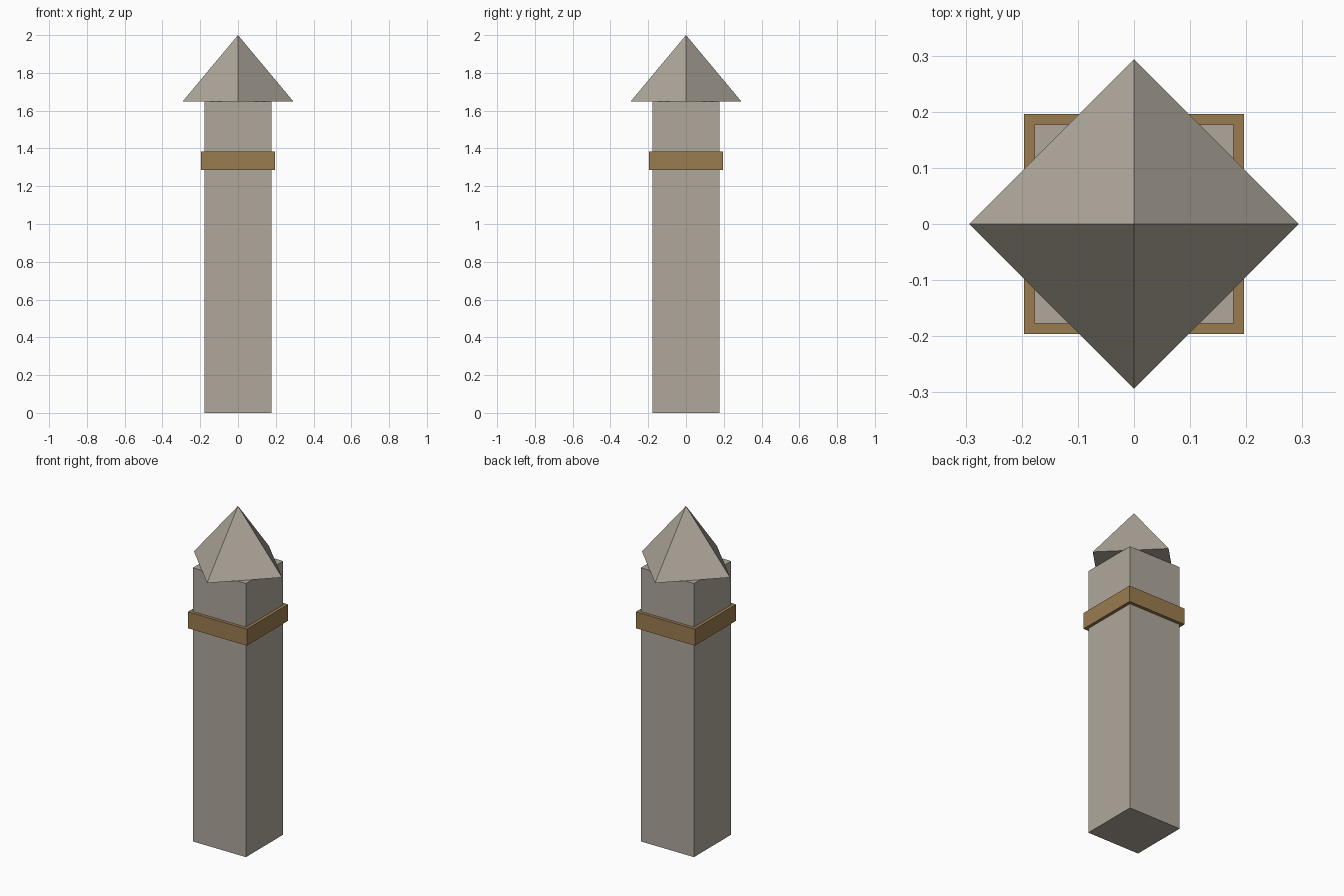
import bpy
import math

default = bpy.data.objects.get("Cube")
if default:
    bpy.data.objects.remove(default, do_unlink=True)


def make_material(name, color):
    mat = bpy.data.materials.new(name)
    mat.use_nodes = True
    mat.diffuse_color = color
    mat.node_tree.nodes["Principled BSDF"].inputs["Base Color"].default_value = color
    return mat


def add_box(name, width, bottom, top, mat):
    bpy.ops.mesh.primitive_cube_add(size=1, location=(0, 0, (bottom + top) / 2))
    box = bpy.context.object
    box.name = name
    box.dimensions = (width, width, top - bottom)
    bpy.ops.object.transform_apply(location=False, rotation=False, scale=True)
    box.data.materials.append(mat)
    return box


stone = make_material("warm grey stone", (0.43, 0.39, 0.33, 1))
bronze = make_material("bronze", (0.33, 0.2, 0.08, 1))

SHAFT_TOP = 1.648

# Square shaft with a projecting band
add_box("shaft", 0.354, 0, SHAFT_TOP, stone)
add_box("band", 0.392, 1.286, 1.385, bronze)

# Pyramid cap, corners pointing along the axes
bpy.ops.mesh.primitive_cone_add(vertices=4, radius1=0.294, radius2=0,
                                depth=2 - SHAFT_TOP,
                                location=(0, 0, (2 + SHAFT_TOP) / 2))
cap = bpy.context.object
cap.name = "pyramid_cap"
cap.data.materials.append(stone)
